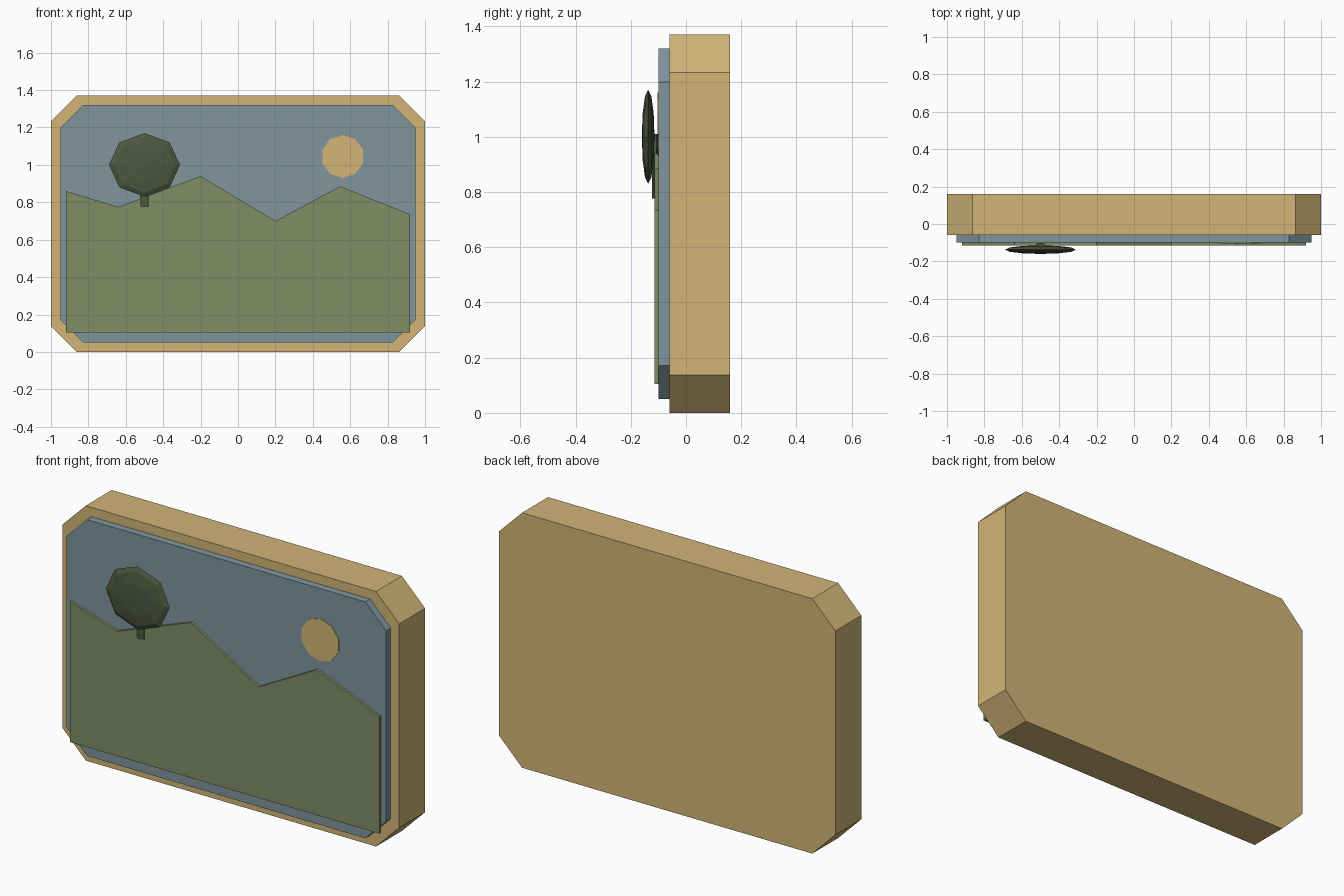
import bpy
import bmesh
from math import pi, cos, sin
from mathutils import Matrix, Vector

cube = bpy.data.objects.get("Cube")
if cube:
    bpy.data.objects.remove(cube, do_unlink=True)


def material(name, rgb):
    lin = [((c / 255 + 0.055) / 1.055) ** 2.4 for c in rgb]
    m = bpy.data.materials.new(name)
    m.use_nodes = True
    m.diffuse_color = (*lin, 1)
    m.node_tree.nodes["Principled BSDF"].inputs["Base Color"].default_value = (*lin, 1)
    return m


sand = material("sand", (209, 181, 119))
sky = material("dusty blue", (128, 150, 158))
green = material("meadow green", (128, 141, 100))
dark = material("dark leaf green", (78, 88, 64))


def finish(name, bm, mat):
    bmesh.ops.recalc_face_normals(bm, faces=bm.faces)
    mesh = bpy.data.meshes.new(name)
    bm.to_mesh(mesh)
    bm.free()
    mesh.materials.append(mat)
    obj = bpy.data.objects.new(name, mesh)
    bpy.context.collection.objects.link(obj)
    return obj


def slab(name, outline, front, back, mat):
    """Extrude an x-z outline from the front y to the back y."""
    bm = bmesh.new()
    face = bm.faces.new([bm.verts.new((x, front, z)) for x, z in outline])
    ext = bmesh.ops.extrude_face_region(bm, geom=[face])
    verts = [v for v in ext["geom"] if isinstance(v, bmesh.types.BMVert)]
    bmesh.ops.translate(bm, verts=verts, vec=(0, back - front, 0))
    return finish(name, bm, mat)


def clipped_rect(half, low, high, cut_x, cut_z):
    """Rectangle with cut corners."""
    a, b, c = half - cut_x, low + cut_z, high - cut_z
    return [(-a, low), (a, low), (half, b), (half, c),
            (a, high), (-a, high), (-half, c), (-half, b)]


# Frame block and raised sky panel
slab("frame", clipped_rect(1, 0, 1.37, 0.137, 0.137), -0.06, 0.16, sand)
slab("sky_panel", clipped_rect(0.95, 0.05, 1.32, 0.122, 0.122), -0.1, -0.06, sky)

# Hills
hills = [(-0.92, 0.105), (0.92, 0.105), (0.92, 0.735), (0.545, 0.885),
         (0.2, 0.70), (-0.2, 0.94), (-0.64, 0.775), (-0.92, 0.86)]
slab("hills", hills, -0.114, -0.1, green)

# Sun disc
sides = 10
sun = [(0.56 + 0.115 * sin(2 * pi * i / sides), 1.045 + 0.115 * cos(2 * pi * i / sides))
       for i in range(sides)]
slab("sun", sun, -0.103, -0.1, sand)

# Tree trunk
bm = bmesh.new()
bmesh.ops.create_cone(bm, cap_ends=True, segments=8, radius1=1, radius2=1, depth=1,
                      matrix=Matrix.Rotation(pi / 8, 4, "Z"))
bmesh.ops.scale(bm, vec=(0.025, 0.012, 0.235), verts=bm.verts)
bmesh.ops.translate(bm, vec=(-0.5, -0.112, 0.893), verts=bm.verts)
finish("tree_trunk", bm, dark)

# Flattened faceted tree crown, poles facing front and back
bm = bmesh.new()
bmesh.ops.create_uvsphere(bm, u_segments=8, v_segments=6, radius=1,
                          matrix=Matrix.Rotation(pi / 2, 4, "X"))
bmesh.ops.scale(bm, vec=(0.19, 0.023, 0.17), verts=bm.verts)
bmesh.ops.translate(bm, vec=Vector((-0.5, -0.137, 1.0)), verts=bm.verts)
finish("tree_crown", bm, dark)
